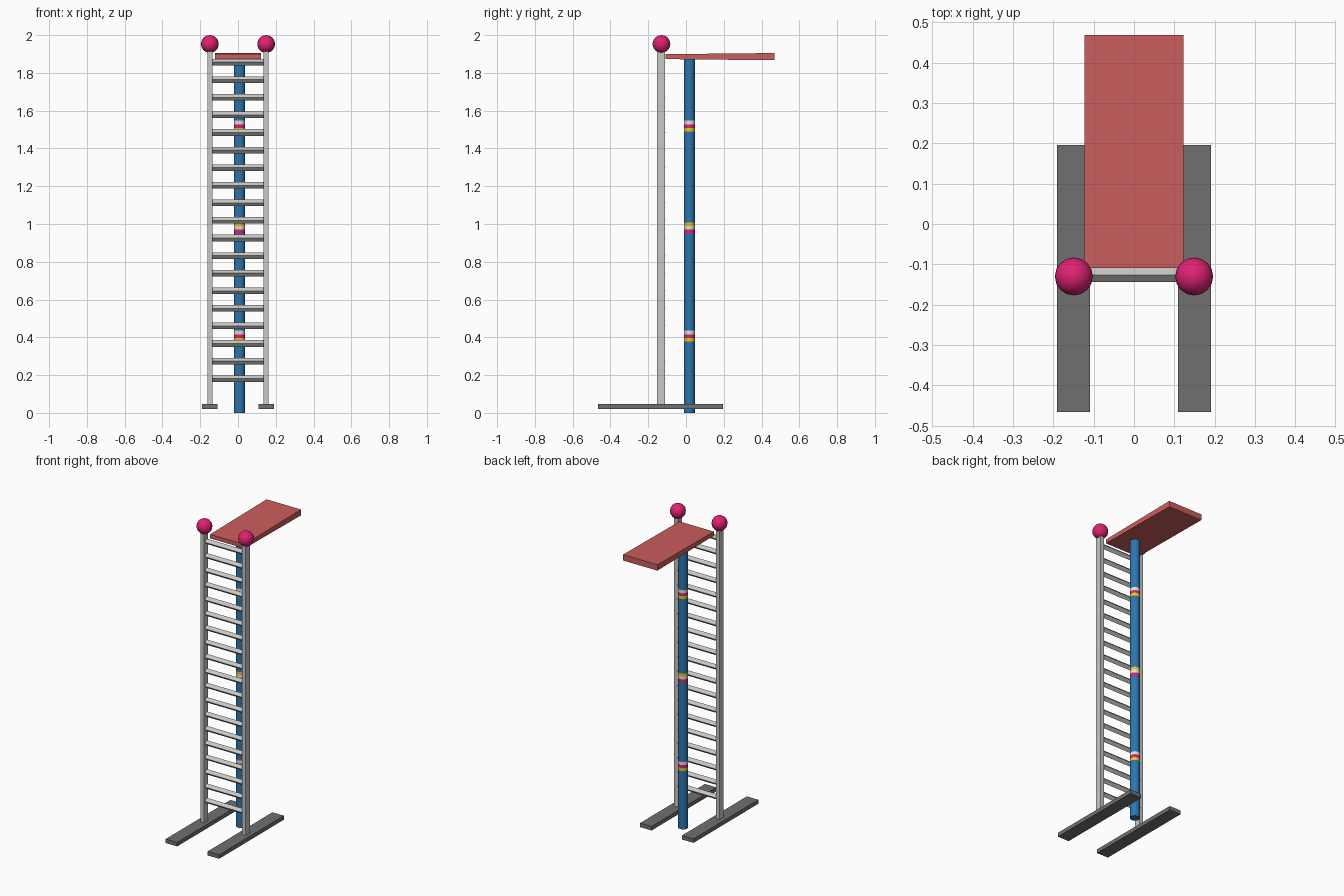
import bpy, bmesh, math
from mathutils import Matrix

if "Cube" in bpy.data.objects:
    bpy.data.objects.remove(bpy.data.objects["Cube"])


def material(name, r, g, b):
    m = bpy.data.materials.new(name)
    m.diffuse_color = (r, g, b, 1)
    m.use_nodes = True
    m.node_tree.nodes["Principled BSDF"].inputs["Base Color"].default_value = m.diffuse_color
    return m


silver = material("silver", 0.58, 0.58, 0.57)
dark_grey = material("dark grey", 0.16, 0.16, 0.16)
red = material("soft red", 0.60, 0.11, 0.11)
blue = material("blue", 0.026, 0.18, 0.43)
pink = material("magenta", 0.74, 0.015, 0.17)
yellow = material("yellow", 0.80, 0.58, 0.01)
white = material("white", 0.75, 0.75, 0.75)


def finish(name, bm, mats, smooth=None):
    bmesh.ops.recalc_face_normals(bm, faces=bm.faces[:])
    me = bpy.data.meshes.new(name)
    bm.to_mesh(me)
    bm.free()
    for m in mats:
        me.materials.append(m)
    ob = bpy.data.objects.new(name, me)
    bpy.context.collection.objects.link(ob)
    if smooth:
        bpy.ops.object.select_all(action='DESELECT')
        ob.select_set(True)
        bpy.context.view_layer.objects.active = ob
        bpy.ops.object.shade_smooth_by_angle(angle=math.radians(smooth))
    return ob


def box(name, lo, hi, mat, flare=0.0):
    """Box between two corners; flare thickens the back end and thins the front."""
    bm = bmesh.new()
    bmesh.ops.create_cube(bm, size=1)
    for v in bm.verts:
        s = v.co.z * v.co.y * 4
        v.co = [l + (c + 0.5) * (h - l) for l, h, c in zip(lo, hi, v.co)]
        v.co.z += flare * s
    return finish(name, bm, [mat])


# Feet, rails and ball finials, one set per side
for side, s in (("left", -1), ("right", 1)):
    x = 0.15 * s
    box(side + "_foot", (x - 0.041, -0.466, 0.021), (x + 0.041, 0.196, 0.047), dark_grey)
    x = 0.149 * s
    box(side + "_rail", (x - 0.013, -0.154, 0.045), (x + 0.013, -0.111, 1.925), silver)
    bm = bmesh.new()
    bmesh.ops.create_uvsphere(bm, u_segments=16, v_segments=12, radius=0.047,
                              matrix=Matrix.Translation((x, -0.13, 1.953)))
    finish(side + "_ball", bm, [pink], 60)

# Diamond-section rungs
bm = bmesh.new()
for i in range(19):
    z = 0.181 + i * 0.0931
    rings = [[bm.verts.new((x, -0.126 + dy * 0.0175, z + dz * 0.0175))
              for dy, dz in ((1, 0), (0, 1), (-1, 0), (0, -1))] for x in (-0.139, 0.139)]
    for k in range(4):
        n = (k + 1) % 4
        bm.faces.new((rings[0][k], rings[0][n], rings[1][n], rings[1][k]))
    for r in rings:
        bm.faces.new(r)
finish("rungs", bm, [silver])

# Diving platform, slightly thicker at the free end
box("platform", (-0.123, -0.109, 1.870), (0.123, 0.468, 1.902), red, flare=0.003)

# Round pole with painted bands, coloured by height
levels = [(0.0, 0), (0.378, 2), (0.396, 1), (0.416, 3), (0.436, 0),
          (0.950, 1), (0.970, 3), (0.990, 2), (1.008, 0),
          (1.490, 2), (1.509, 1), (1.527, 3), (1.547, 0), (1.876, 0)]
N = 20
bm = bmesh.new()
rings = [[bm.verts.new((0.008 + 0.0295 * math.cos(2 * math.pi * k / N),
                        0.018 + 0.0295 * math.sin(2 * math.pi * k / N), z))
          for k in range(N)] for z, _ in levels]
for j in range(len(levels) - 1):
    for k in range(N):
        n = (k + 1) % N
        f = bm.faces.new((rings[j][k], rings[j][n], rings[j + 1][n], rings[j + 1][k]))
        f.material_index = levels[j][1]
bm.faces.new(rings[0])
bm.faces.new(rings[-1])
finish("pole", bm, [blue, pink, yellow, white], 40)
